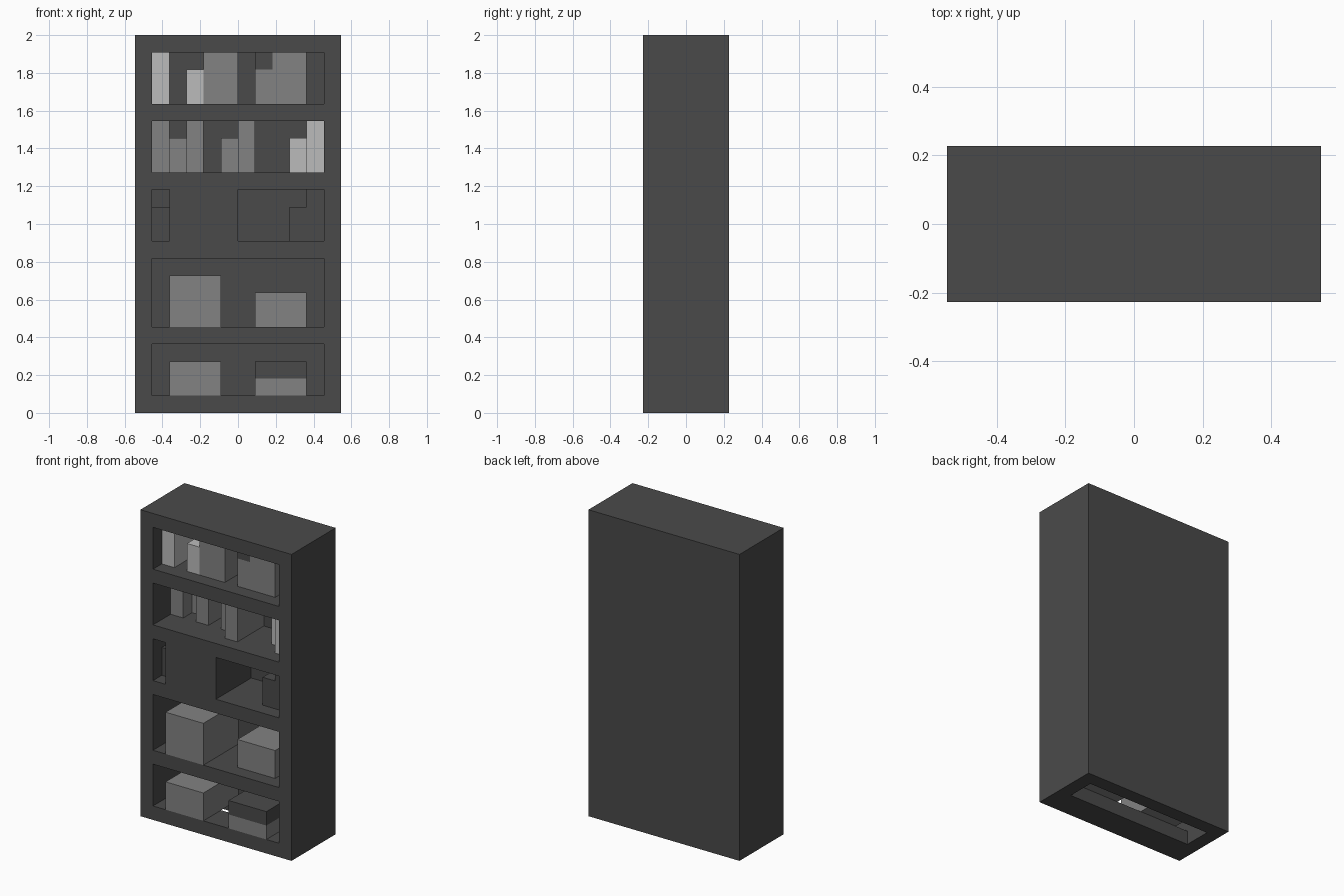
import bpy, bmesh

if "Cube" in bpy.data.objects:
    bpy.data.objects.remove(bpy.data.objects["Cube"], do_unlink=True)

U = 2 / 22           # one design unit: the case is 12 x 5 x 22 units
FRONT, BACK = -2.5, 1.5   # front plane and inner face of the back panel


def material(name, v):
    m = bpy.data.materials.new(name)
    m.use_nodes = True
    m.diffuse_color = (v, v, v, 1)
    b = m.node_tree.nodes["Principled BSDF"]
    b.inputs["Base Color"].default_value = (v, v, v, 1)
    b.inputs["Roughness"].default_value = 0.8
    return m


dark = material("charcoal", 0.0685)
grey = material("mid_grey", 0.223)
light = material("light_grey", 0.50)


def box(name, mat, x, y, z):
    """Box from (min, max) ranges in design units."""
    bm = bmesh.new()
    bmesh.ops.create_cube(bm, size=1)
    for v in bm.verts:
        for i, (a, b) in enumerate((x, y, z)):
            v.co[i] = (a if v.co[i] < 0 else b) * U
    me = bpy.data.meshes.new(name)
    bm.to_mesh(me)
    bm.free()
    me.materials.append(mat)
    ob = bpy.data.objects.new(name, me)
    bpy.context.collection.objects.link(ob)
    return ob


# Case: sides, back, top, shelves
box("side_right", dark, (-6, -5), (FRONT, 2.5), (0, 22))
box("side_left", dark, (5, 6), (FRONT, 2.5), (0, 22))
box("back_panel", dark, (-5, 5), (BACK, 2.5), (0, 22))
box("top_panel", dark, (-5, 5), (FRONT, BACK), (21, 22))
for i, z in enumerate((4, 9, 13, 17)):
    box(f"shelf_{i + 1}", dark, (-5, 5), (FRONT, BACK), (z, z + 1))
# Floor covers only the front part, leaving an opening behind it
box("floor_front", dark, (-5, 5), (FRONT, -0.5), (0, 1))

# Contents: name, material, x range, front y, z range; all reach the back panel
contents = [
    # bottom row
    ("storage_box_low_right", grey, (-4, -1), -2.5, (1, 3)),
    ("storage_box_low_left", grey, (1, 4), -2.5, (1, 2)),
    ("storage_box_lid", dark, (1, 4), -2.5, (2, 3)),
    # second row
    ("storage_box_tall", grey, (-4, -1), -2.5, (5, 8)),
    ("storage_box_short", grey, (1, 4), -1.5, (5, 7)),
    # middle row
    ("cupboard_block", dark, (-4, 0), -2.5, (10, 13)),
    ("book_dark_1", dark, (-5, -4), -1.5, (10, 12)),
    ("book_dark_2", dark, (3, 4), -1.5, (10, 12)),
    ("book_dark_3", dark, (4, 5), -1.5, (10, 13)),
    # fourth row
    ("book_grey_1", grey, (-5, -4), -0.5, (14, 17)),
    ("book_grey_2", grey, (-4, -3), 0.5, (14, 16)),
    ("book_grey_3", grey, (-3, -2), -0.5, (14, 17)),
    ("book_grey_4", grey, (-1, 0), -0.5, (14, 16)),
    ("book_grey_5", grey, (0, 1), -1.5, (14, 17)),
    ("book_light_1", light, (3, 4), -0.5, (14, 16)),
    ("book_light_2", light, (4, 5), -1.5, (14, 17)),
    # top row
    ("book_light_3", light, (-5, -4), -1.5, (18, 21)),
    ("book_light_4", light, (-3, -2), -1.5, (18, 20)),
    ("book_stack_grey", grey, (-2, 0), -1.5, (18, 21)),
    ("book_grey_6", grey, (1, 2), -1.5, (18, 20)),
    ("book_dark_4", dark, (1, 2), -1.5, (20, 21)),
    ("book_stack_grey_wide", grey, (2, 4), -1.5, (18, 21)),
]
for name, mat, x, y, z in contents:
    box(name, mat, x, (y, BACK), z)
